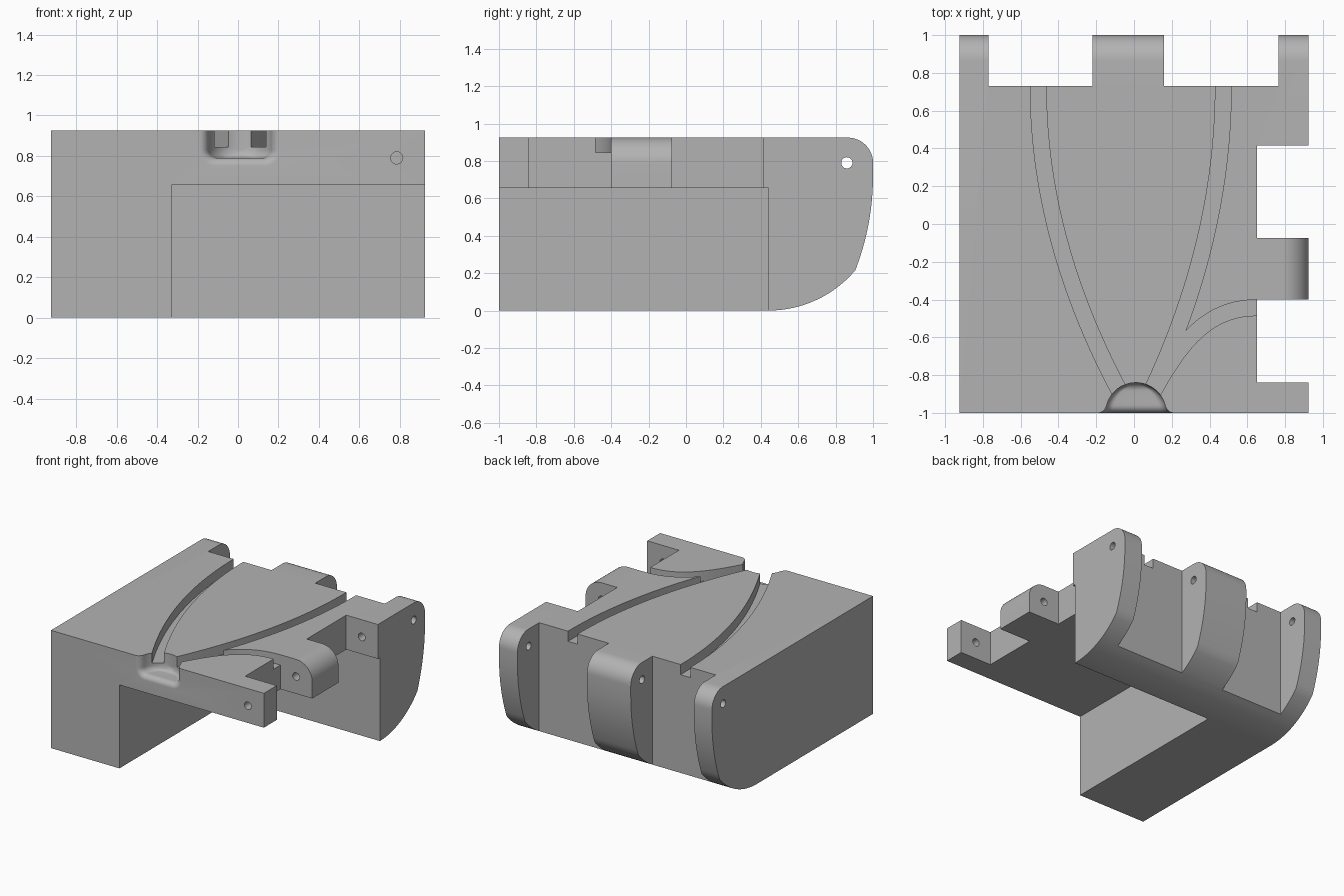
import bpy, bmesh, math
from mathutils import Vector

cube = bpy.data.objects.get("Cube")
if cube:
    bpy.data.objects.remove(cube, do_unlink=True)

W, TOP = 0.925, 0.925      # half width and height of the block
PIN_Z, PIN_R = 0.79, 0.03  # hinge pin holes

grey = bpy.data.materials.new("plain grey")
grey.use_nodes = True
grey.diffuse_color = (0.45, 0.45, 0.45, 1)
grey.node_tree.nodes["Principled BSDF"].inputs["Base Color"].default_value = (0.45, 0.45, 0.45, 1)


def loft(name, rings):
    """Closed, outward-facing solid through equal-length rings of points."""
    bm = bmesh.new()
    rows = [[bm.verts.new(p) for p in ring] for ring in rings]
    n = len(rows[0])
    for a, b in zip(rows, rows[1:]):
        for i in range(n):
            j = (i + 1) % n
            bm.faces.new((a[i], a[j], b[j], b[i]))
    bm.faces.new(rows[0][::-1])
    bm.faces.new(rows[-1])
    bm.normal_update()
    if bm.calc_volume(signed=True) < 0:
        bmesh.ops.reverse_faces(bm, faces=bm.faces[:])
    mesh = bpy.data.meshes.new(name)
    bm.to_mesh(mesh)
    bm.free()
    mesh.materials.append(grey)
    obj = bpy.data.objects.new(name, mesh)
    bpy.context.scene.collection.objects.link(obj)
    return obj


def prism(name, pts, axis, lo, hi):
    """Extrude a flat profile along one axis."""
    def place(p, d):
        return {"x": (d, p[0], p[1]), "y": (p[0], d, p[1]), "z": (p[0], p[1], d)}[axis]
    return loft(name, [[place(p, d) for p in pts] for d in (lo, hi)])


def arc(cx, cy, r, a0, a1, n):
    """Points on a circle, angles in degrees."""
    angles = [math.radians(a0 + (a1 - a0) * i / n) for i in range(n + 1)]
    return [(cx + r * math.cos(a), cy + r * math.sin(a)) for a in angles]


def box(name, x0, x1, y0, y1, z0, z1):
    return prism(name, [(x0, y0), (x1, y0), (x1, y1), (x0, y1)], "z", z0, z1)


def groove(name, path, half=0.042):
    """Channel cutter of constant width following a path on the top."""
    path = [Vector(p) for p in path]
    left, right = [], []
    for i, p in enumerate(path):
        d = (path[min(i + 1, len(path) - 1)] - path[max(i - 1, 0)]).normalized()
        side = Vector((-d.y, d.x)) * half
        left.append(p + side)
        right.append(p - side)
    return prism(name, left + right[::-1], "z", 0.845, 1.1)


# Block with the rounded hinge profile at the back
profile = [(-1, TOP), (-1, 0)]
profile += arc(0.44, 0.61, 0.61, -90, -40.3, 14)
profile += arc(-0.39, 0.72, 1.39, -21.3, 0, 12)[1:]
profile += arc(0.865, 0.79, 0.135, 0, 90, 12)
body = prism("hinged_block", profile, "x", -W, W)

cutters = [
    # Large step under the front left
    box("under_step", -0.33, 1.1, -1.1, 0.44, -0.1, 0.655),
    # Gaps between the back lugs
    box("back_gap_a", -0.77, -0.22, 0.73, 1.1, -0.1, 1.1),
    box("back_gap_b", 0.16, 0.765, 0.73, 1.1, -0.1, 1.1),
    # Gaps between the side lugs
    box("side_gap_a", 0.65, 1.1, -0.84, -0.40, 0.5, 1.1),
    box("side_gap_b", 0.65, 1.1, -0.075, 0.415, 0.655, 1.1),
    # Rounded corner of the middle side lug
    prism("lug_round", arc(0.785, 0.785, 0.14, 0, 90, 12) + [(0.785, 1.1), (1.1, 1.1), (1.1, 0.785)],
          "y", -0.5, 0.0),
    # Pin holes
    prism("back_pin", arc(0.86, PIN_Z, PIN_R, 0, 345, 23), "x", -1.1, 1.1),
    prism("side_pin", arc(0.785, PIN_Z, PIN_R, 0, 345, 23), "y", -1.1, 0.55),
]

# Two long bowed grooves
for name, end_x, start_x in (("groove_right", -0.507, -0.085), ("groove_left", 0.473, 0.10)):
    ys = [0.80, 0.73] + [0.73 - 1.62 * i / 20 for i in range(1, 21)]
    bow = (start_x - end_x) / 1.6 ** 2
    cutters.append(groove(name, [(end_x + bow * max(0, 0.73 - y) ** 2, y) for y in ys]))

# Branch groove running out to the side
p0, p1, p2, p3 = (Vector(p) for p in ((0.65, -0.443), (0.38, -0.443), (0.24, -0.64), (0.10, -0.89)))
branch = [(0.70, -0.443)]
for i in range(21):
    t = i / 20
    s = 1 - t
    branch.append(p0 * s ** 3 + p1 * (3 * s * s * t) + p2 * (3 * s * t * t) + p3 * t ** 3)
cutters.append(groove("branch_groove", branch))

# Scooped pocket at the front, with a flared mouth
R, FLARE = 0.16, 0.04
rings = []
depths = [-0.01] + [FLARE * (i / 8) ** 2 for i in range(9)]
depths += [R * math.sin(math.radians(a)) for a in range(20, 88, 4)] + [R * 0.999]
for d in depths:
    dd = max(d, 0)
    flare = FLARE - math.sqrt(max(0, FLARE ** 2 - (FLARE - dd) ** 2)) if dd < FLARE else 0
    half = math.sqrt(R * R - dd * dd) + flare
    rise = max(0, dd - (R - FLARE))
    floor = 0.79 - flare + FLARE - math.sqrt(FLARE ** 2 - rise ** 2)
    r = min(FLARE + flare, half * 0.9)
    section = arc(0.01 - half + r, floor + r, r, 180, 270, 8)
    section += arc(0.01 + half - r, floor + r, r, 270, 360, 8)
    section += [(0.01 + half, 1.1), (0.01 - half, 1.1)]
    rings.append([(x, -1 + d, z) for x, z in section])
cutters.append(loft("front_pocket", rings))

# Carve the block
for cutter in cutters:
    cutter.hide_render = True
    mod = body.modifiers.new(cutter.name, "BOOLEAN")
    mod.operation = "DIFFERENCE"
    mod.solver = "EXACT"
    mod.object = cutter
bpy.context.view_layer.update()
carved = bpy.data.meshes.new_from_object(body.evaluated_get(bpy.context.evaluated_depsgraph_get()))
body.modifiers.clear()
body.data = carved
for cutter in cutters:
    bpy.data.objects.remove(cutter, do_unlink=True)

bpy.ops.object.select_all(action="DESELECT")
bpy.context.view_layer.objects.active = body
body.select_set(True)
bpy.ops.object.shade_smooth_by_angle(angle=math.radians(25))
